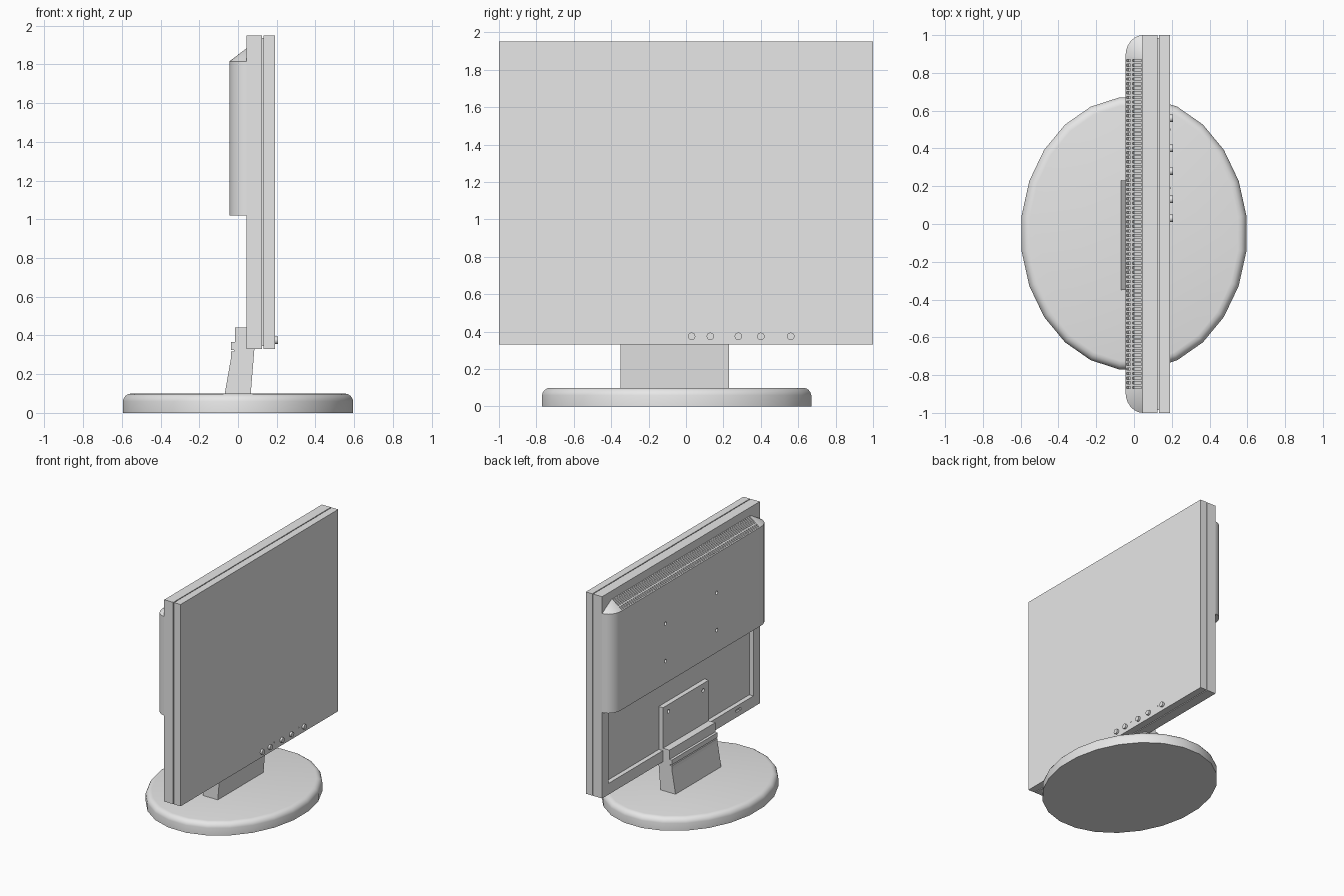
import bpy, bmesh, math
from mathutils import Matrix, Vector

cube = bpy.data.objects.get("Cube")
if cube:
    bpy.data.objects.remove(cube, do_unlink=True)

grey = bpy.data.materials.new("light_grey_plastic")
grey.use_nodes = True
grey.diffuse_color = (0.8, 0.8, 0.8, 1)
grey.node_tree.nodes["Principled BSDF"].inputs["Base Color"].default_value = (0.8, 0.8, 0.8, 1)


def finish(bm, name, smooth=False):
    bmesh.ops.recalc_face_normals(bm, faces=bm.faces)
    mesh = bpy.data.meshes.new(name)
    bm.to_mesh(mesh)
    bm.free()
    mesh.materials.append(grey)
    obj = bpy.data.objects.new(name, mesh)
    bpy.context.collection.objects.link(obj)
    if smooth:
        shade(obj)
    return obj


def shade(obj):
    bpy.ops.object.select_all(action='DESELECT')
    obj.select_set(True)
    bpy.context.view_layer.objects.active = obj
    bpy.ops.object.shade_smooth_by_angle(angle=math.radians(30))


def add_box(bm, x, y, z, turn=Matrix()):
    """Box from (low, high) ranges, optionally moved by a matrix."""
    size = Matrix.Diagonal((x[1] - x[0], y[1] - y[0], z[1] - z[0], 1))
    mid = Matrix.Translation((sum(x) / 2, sum(y) / 2, sum(z) / 2))
    bmesh.ops.create_cube(bm, size=1, matrix=turn @ mid @ size)


def box(name, x, y, z):
    bm = bmesh.new()
    add_box(bm, x, y, z)
    return finish(bm, name)


def add_rod(bm, x, y, z, radius, sides=16):
    """Cylinder lying along x."""
    bmesh.ops.create_cone(bm, cap_ends=True, segments=sides, radius1=radius, radius2=radius,
                          depth=x[1] - x[0],
                          matrix=Matrix.Translation((sum(x) / 2, y, z)) @ Matrix.Rotation(math.pi / 2, 4, 'Y'))


def cut(obj, bm):
    """Subtract a temporary cutter and bake the result."""
    cutter = finish(bm, "cutter")
    cutter.hide_render = True
    mod = obj.modifiers.new("cut", 'BOOLEAN')
    mod.operation = 'DIFFERENCE'
    mod.solver = 'EXACT'
    mod.object = cutter
    graph = bpy.context.evaluated_depsgraph_get()
    baked = bpy.data.meshes.new_from_object(obj.evaluated_get(graph))
    obj.modifiers.clear()
    obj.data = baked
    bpy.data.objects.remove(cutter, do_unlink=True)


# Oval base: rings of a rounded rim, slightly off centre
SIDES = 24
rim = [(0, 0), (0, 0.06), (0.004, 0.074), (0.014, 0.088), (0.028, 0.097), (0.045, 0.1)]
bm = bmesh.new()
rings = []
for inset, z in rim:
    ring = []
    for i in range(SIDES):
        a = math.tau * (i + 0.5) / SIDES
        ring.append(bm.verts.new(((0.6 - inset) * math.cos(a), -0.05 + (0.726 - inset) * math.sin(a), z)))
    rings.append(ring)
for low, high in zip(rings, rings[1:]):
    for i in range(SIDES):
        j = (i + 1) % SIDES
        bm.faces.new((low[i], low[j], high[j], high[i]))
bm.faces.new(rings[0][::-1])
bm.faces.new(rings[-1])
finish(bm, "base", smooth=True)

# Stand neck: side profile extruded across y
STAND_Y = (-0.35, 0.23)
profile = [(-0.07, 0.09), (-0.035, 0.29), (-0.035, 0.365), (-0.015, 0.365), (-0.015, 0.44),
           (0.05, 0.44), (0.05, 0.335), (0.085, 0.335), (0.065, 0.09)]
bm = bmesh.new()
face = bm.faces.new([bm.verts.new((x, STAND_Y[0], z)) for x, z in profile])
moved = bmesh.ops.extrude_face_region(bm, geom=[face])["geom"]
bmesh.ops.translate(bm, vec=(0, STAND_Y[1] - STAND_Y[0], 0),
                    verts=[v for v in moved if isinstance(v, bmesh.types.BMVert)])
neck = finish(bm, "stand_neck")
bm = bmesh.new()
add_box(bm, (-0.06, -0.02), (-1, 1), (0.318, 0.326))
cut(neck, bm)

# Screen panel, seam core and rear frame
box("screen_panel", (0.132, 0.19), (-1, 1), (0.33, 1.95))
box("seam_core", (0.12, 0.135), (-0.985, 0.985), (0.345, 1.935))
frame = box("rear_frame", (0.045, 0.125), (-1, 1), (0.33, 1.95))
bm = bmesh.new()
add_box(bm, (0, 0.081), (-0.92, 0.92), (0.42, 1.02))
add_box(bm, (0, 0.06), (-0.76, -0.70), (0.37, 0.39))
cut(frame, bm)

# Mounting plate with two screw holes
plate = box("mounting_plate", (0.043, 0.09), STAND_Y, (0.4, 0.765))
bm = bmesh.new()
for y in (-0.28, 0.16):
    add_rod(bm, (0, 0.06), y, 0.71, 0.015)
cut(plate, bm)

# Rear housing: rounded ends, sloped top
BACK, FRONT, EAVE, RIDGE = -0.045, 0.047, 1.815, 1.885
bm = bmesh.new()
for side in (-1, 1):
    for i in range(7):
        a = math.pi / 2 * i / 6
        x = FRONT + (BACK - FRONT) * math.cos(a)
        y = side * (0.89 + 0.11 * math.sin(a))
        for z in (1.02, EAVE):
            bm.verts.new((x, y, z))
    bm.verts.new((FRONT, side * 0.88, RIDGE))
bmesh.ops.convex_hull(bm, input=bm.verts)
bmesh.ops.dissolve_limit(bm, angle_limit=0.01, verts=bm.verts, edges=bm.edges)
housing = finish(bm, "rear_housing")

# Two rows of vent slots across the slope
slope = Vector((FRONT - BACK, 0, RIDGE - EAVE))
turn = Matrix.Translation((BACK, 0, EAVE)) @ Matrix.Rotation(-math.atan2(slope.z, slope.x), 4, 'Y')
COUNT, REACH = 72, 0.865
bm = bmesh.new()
for i in range(COUNT):
    y = -REACH + 2 * REACH * i / (COUNT - 1)
    for start, end in ((0.07, 0.3), (0.4, 0.93)):
        add_box(bm, (start * slope.length, end * slope.length),
                (y - 0.006, y + 0.006), (-0.015, 0.02), turn)
# Four wall-mount holes
for y in (-0.325, 0.325):
    for z in (1.2, 1.5):
        add_rod(bm, (-0.1, -0.025), y, z, 0.014, 12)
cut(housing, bm)
shade(housing)

# Front buttons and two indicator dots
for i, y in enumerate((0.03, 0.13, 0.28, 0.40, 0.56)):
    bm = bmesh.new()
    add_rod(bm, (0.185, 0.206), y, 0.375, 0.02)
    finish(bm, f"button_{i + 1}", smooth=True)
for i, y in enumerate((0.19, 0.50)):
    bm = bmesh.new()
    add_rod(bm, (0.185, 0.193), y, 0.39, 0.005, 8)
    finish(bm, f"indicator_{i + 1}")
